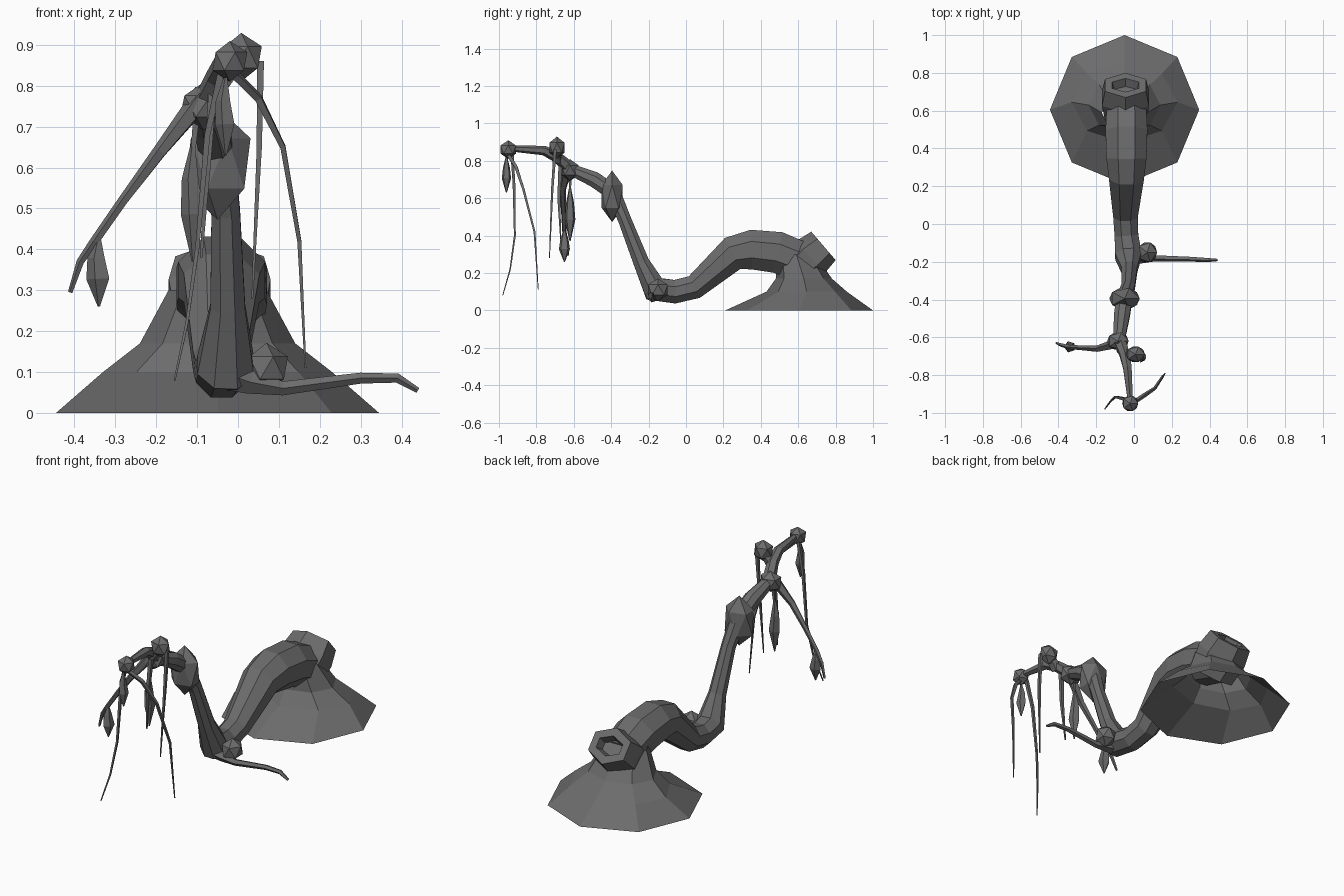
import bpy, bmesh, math
from mathutils import Vector

cube = bpy.data.objects.get("Cube")
if cube:
    bpy.data.objects.remove(cube, do_unlink=True)

bark = bpy.data.materials.new("grey_bark")
bark.use_nodes = True
bark.diffuse_color = (0.15, 0.15, 0.15, 1)
bsdf = next(n for n in bark.node_tree.nodes if n.type == 'BSDF_PRINCIPLED')
bsdf.inputs["Base Color"].default_value = bark.diffuse_color
bsdf.inputs["Roughness"].default_value = 0.9


def finish(name, bm):
    bmesh.ops.recalc_face_normals(bm, faces=bm.faces)
    mesh = bpy.data.meshes.new(name)
    bm.to_mesh(mesh)
    bm.free()
    mesh.materials.append(bark)
    obj = bpy.data.objects.new(name, mesh)
    bpy.context.collection.objects.link(obj)
    return obj


def skin(bm, rings):
    """Join neighbouring rings of points with quads."""
    loops = [[bm.verts.new(p) for p in ring] for ring in rings]
    n = len(loops[0])
    for a, b in zip(loops, loops[1:]):
        for i in range(n):
            j = (i + 1) % n
            bm.faces.new((a[i], a[j], b[j], b[i]))
    return loops


def tube(name, path, sides=5, widen=1.0, hollow=0):
    """Faceted tube through (x, y, z, radius) points, optionally hollow at its end."""
    pts = [Vector(p[:3]) for p in path]
    span = pts[-1] - pts[0]
    ref = Vector((1, 0, 0)) if abs(span.x) < abs(span.y) + abs(span.z) else Vector((0, 1, 0))
    rings = []
    for k, p in enumerate(pts):
        before = (p - pts[k - 1]).normalized() if k else Vector()
        after = (pts[k + 1] - p).normalized() if k < len(pts) - 1 else Vector()
        t = (before + after).normalized()
        u = (ref - t * ref.dot(t)).normalized()
        v = t.cross(u)
        r = path[k][3]
        angles = [math.tau * (i + 0.5) / sides for i in range(sides)]
        rings.append([p + u * r * widen * math.cos(a) + v * r * math.sin(a) for a in angles])
    bm = bmesh.new()
    loops = skin(bm, rings)
    bm.faces.new(loops[0])
    end = bm.faces.new(loops[-1])
    bmesh.ops.recalc_face_normals(bm, faces=bm.faces)
    if hollow:
        bmesh.ops.inset_region(bm, faces=[end], thickness=hollow)
        bmesh.ops.inset_region(bm, faces=[end], thickness=hollow * 0.3, depth=-hollow)
    return finish(name, bm)


def knot(name, centre, size):
    """Coarse lumpy swelling."""
    bm = bmesh.new()
    bmesh.ops.create_icosphere(bm, subdivisions=1, radius=1.06)
    for v in bm.verts:
        v.co = Vector(c * s for c, s in zip(v.co, size)) + Vector(centre)
    return finish(name, bm)


def leaf(name, x, y, top, bottom, width):
    """Hanging spindle-shaped pod."""
    h = top - bottom
    tube(name, [(x, y, top, 0.005), (x - 0.005, y, top - 0.3 * h, width * 0.75),
                (x, y, top - 0.6 * h, width), (x, y, bottom, 0.003)], 5)


# Root mound, open underneath
bm = bmesh.new()
skin(bm, [[(-0.05 + rx * math.cos(math.tau * i / 8), y + ry * math.sin(math.tau * i / 8), z)
           for i in range(8)]
          for y, z, rx, ry in [(0.605, 0, 0.395, 0.395), (0.645, 0.1, 0.28, 0.215),
                               (0.63, 0.17, 0.19, 0.15), (0.59, 0.3, 0.12, 0.10)]])
finish("root_mound", bm)

# Broken stump with a hollow end
tube("hollow_stump", [(-0.045, 0.58, 0.20, 0.10), (-0.045, 0.665, 0.285, 0.115),
                      (-0.045, 0.735, 0.345, 0.10)], 6, 1.25, 0.045)

# Arching trunk
tube("trunk", [(-0.04, 0.65, 0.25, 0.11), (-0.04, 0.49, 0.31, 0.12),
               (-0.04, 0.35, 0.325, 0.115), (-0.04, 0.25, 0.305, 0.10),
               (-0.045, 0.045, 0.125, 0.07), (-0.04, -0.06, 0.10, 0.068),
               (-0.03, -0.17, 0.115, 0.075), (-0.025, -0.24, 0.26, 0.046),
               (-0.03, -0.33, 0.49, 0.038), (-0.05, -0.39, 0.63, 0.045),
               (-0.065, -0.49, 0.70, 0.045), (-0.08, -0.62, 0.755, 0.032)], 8)
tube("upper_stem", [(-0.08, -0.61, 0.75, 0.035), (-0.05, -0.69, 0.82, 0.03),
                    (-0.035, -0.76, 0.855, 0.026), (-0.02, -0.93, 0.865, 0.016)], 6)
tube("stem_fork", [(-0.05, -0.69, 0.80, 0.03), (0.005, -0.69, 0.87, 0.025)])

# Swellings
knot("trunk_knot", (-0.05, -0.395, 0.61), (0.085, 0.062, 0.13))
knot("bend_knot", (0.07, -0.15, 0.11), (0.055, 0.058, 0.058))
knot("fork_knot", (-0.085, -0.62, 0.75), (0.06, 0.05, 0.055))
knot("crown_knot", (0.008, -0.69, 0.87), (0.053, 0.045, 0.056))
knot("tip_knot", (-0.02, -0.95, 0.86), (0.045, 0.045, 0.047))

# Side branches
tube("low_branch", [(-0.04, -0.18, 0.10, 0.045), (0.03, -0.18, 0.075, 0.03),
                    (0.11, -0.18, 0.06, 0.018), (0.30, -0.185, 0.085, 0.014),
                    (0.39, -0.19, 0.085, 0.012), (0.44, -0.19, 0.055, 0.007)])
tube("drooping_branch", [(-0.08, -0.63, 0.78, 0.03), (-0.19, -0.66, 0.64, 0.018),
                         (-0.28, -0.655, 0.52, 0.013), (-0.35, -0.65, 0.42, 0.012),
                         (-0.385, -0.64, 0.37, 0.010), (-0.41, -0.63, 0.295, 0.006)])

# Hanging tendrils
tube("left_tendril", [(-0.01, -0.95, 0.83, 0.012), (0.05, -0.91, 0.77, 0.012),
                      (0.11, -0.87, 0.65, 0.009), (0.15, -0.81, 0.42, 0.007),
                      (0.165, -0.79, 0.11, 0.003)], 4)
tube("right_tendril", [(-0.04, -0.93, 0.84, 0.012), (-0.075, -0.92, 0.68, 0.010),
                       (-0.10, -0.915, 0.40, 0.007), (-0.125, -0.94, 0.22, 0.005),
                       (-0.155, -0.98, 0.08, 0.003)], 4)
tube("crown_tendril", [(0.055, -0.70, 0.86, 0.012), (0.052, -0.715, 0.65, 0.009),
                       (0.035, -0.73, 0.28, 0.003)], 4)
tube("fork_tendril", [(-0.06, -0.67, 0.82, 0.015), (-0.075, -0.68, 0.60, 0.011),
                      (-0.09, -0.67, 0.38, 0.004)], 4)

# Pods
leaf("branch_leaf", -0.34, -0.65, 0.43, 0.26, 0.031)
leaf("fork_leaf", -0.11, -0.62, 0.66, 0.37, 0.03)
leaf("tip_leaf", -0.03, -0.96, 0.82, 0.63, 0.026)
tube("fork_leaf_stalk", [(-0.10, -0.62, 0.74, 0.012), (-0.11, -0.62, 0.64, 0.008)], 4)
